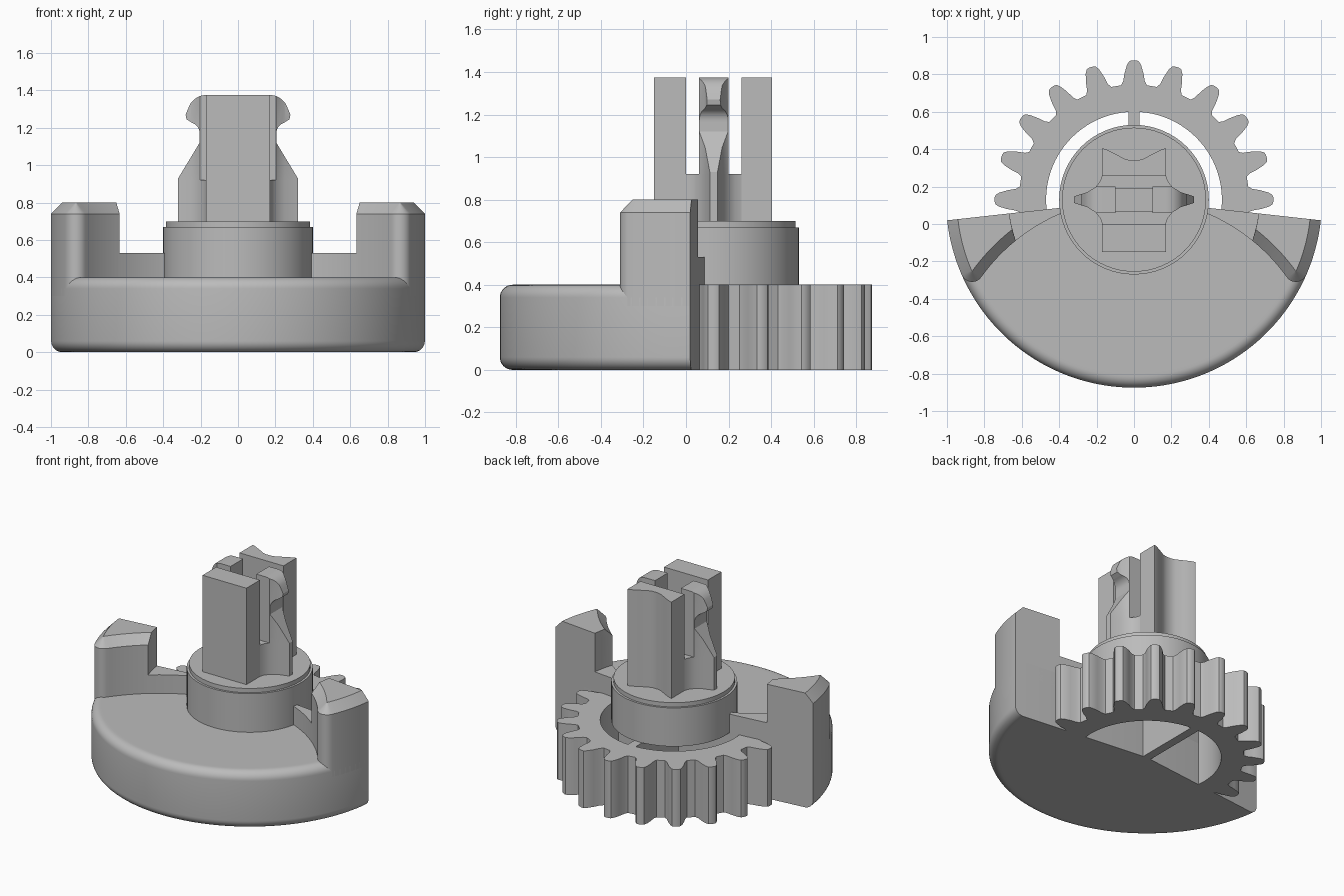
import bpy, bmesh
from math import sin, cos, pi, radians, atan2, sqrt

cube = bpy.data.objects.get("Cube")
if cube:
    bpy.data.objects.remove(cube, do_unlink=True)

grey = bpy.data.materials.new("plain grey")
grey.use_nodes = True
grey.diffuse_color = (0.5, 0.5, 0.5, 1)
grey.node_tree.nodes["Principled BSDF"].inputs["Base Color"].default_value = (0.5, 0.5, 0.5, 1)

AXIS = 0.13            # y of the turning axis
R = 1.005              # counterweight radius, also the pocket radius
POCKET = AXIS - 1      # y of the pocket centre
EDGE = radians(-6.3)   # slope of the counterweight's straight sides


def polar(cy, r, a, cx=0):
    return (cx + r * cos(a), cy + r * sin(a))


def arc(cy, r, a0, a1, n, cx=0):
    return [polar(cy, r, a0 + (a1 - a0) * i / n, cx) for i in range(n + 1)]


def loft(name, rings):
    """Closed rings joined into one capped solid."""
    bm = bmesh.new()
    loops = [[bm.verts.new(p) for p in ring] for ring in rings]
    n = len(loops[0])
    for a, b in zip(loops, loops[1:]):
        for i in range(n):
            j = (i + 1) % n
            bm.faces.new((a[i], a[j], b[j], b[i]))
    bm.faces.new(loops[0])
    bm.faces.new(loops[-1])
    bmesh.ops.remove_doubles(bm, verts=bm.verts, dist=1e-5)
    bmesh.ops.recalc_face_normals(bm, faces=bm.faces)
    mesh = bpy.data.meshes.new(name)
    bm.to_mesh(mesh)
    bm.free()
    mesh.materials.append(grey)
    ob = bpy.data.objects.new(name, mesh)
    bpy.context.collection.objects.link(ob)
    return ob


def prism(name, outline, z0, z1):
    return loft(name, [[(x, y, z) for x, y in outline] for z in (z0, z1)])


def box_outline(x0, x1, y0, y1):
    return [(x0, y0), (x1, y0), (x1, y1), (x0, y1)]


def activate(ob):
    bpy.ops.object.select_all(action='DESELECT')
    ob.select_set(True)
    bpy.context.view_layer.objects.active = ob


def boolean(ob, tool, mode):
    mod = ob.modifiers.new(mode, 'BOOLEAN')
    mod.operation, mod.object, mod.solver = mode, tool, 'EXACT'
    activate(ob)
    bpy.ops.object.modifier_apply(modifier=mod.name)
    bpy.data.objects.remove(tool, do_unlink=True)


def mirrored(points, s):
    return [(s * x, y) for x, y in points]


parts = []

# Counterweight: rounded profile swept around the axis
f = 0.06
profile = ([(0, 0), (R - 0.08, 0)] + arc(f, f, -pi / 2, 0, 8, R - f)
           + arc(0.4 - f, f, 0, pi / 2, 8, R - f) + [(R - 0.08, 0.4), (0, 0.4)])
steps = 72
angles = [pi - EDGE + (pi + 2 * EDGE) * i / steps for i in range(steps + 1)]
parts.append(loft("counterweight", [[(r * cos(a), AXIS + r * sin(a), z) for r, z in profile]
                                    for a in angles]))


# Posts and ledges left standing around the round pocket
def inner_corner(r, pocket_r):
    """Where a circle about the axis meets the pocket circle."""
    y = (pocket_r ** 2 - r ** 2 + AXIS ** 2 - POCKET ** 2) / (2 * (AXIS - POCKET))
    return sqrt(r * r - (y - AXIS) ** 2), y


def post_outline(inset, inner=0.67):
    fy = (AXIS + POCKET) / 2 + 2 * R * f
    fx = sqrt((R - f) ** 2 - (fy - AXIS) ** 2)
    out = atan2(fy - AXIS, fx)
    back = atan2(fy - POCKET, fx)
    cx, cy = inner_corner(inner, R + inset)
    return (arc(AXIS, R - inset, EDGE, out, 12)
            + arc(fy, f - inset, out, back - pi, 10, fx)
            + arc(POCKET, R + inset, back, atan2(cy - POCKET, cx), 12)
            + arc(AXIS, inner, atan2(cy - AXIS, cx), EDGE, 6))


def ledge_outline(near=0.3, far=0.68):
    (nx, ny), (x, y) = inner_corner(near, R), inner_corner(far, R)
    return ([polar(AXIS, near, EDGE)]
            + arc(AXIS, far, EDGE, atan2(y - AXIS, x), 4)
            + arc(POCKET, R, atan2(y - POCKET, x), atan2(ny - POCKET, nx), 10))


for side, s in (("left", 1), ("right", -1)):
    rings = [[(x, y, z) for x, y in mirrored(post_outline(i), s)]
             for z, i in ((0.3, 0), (0.74, 0), (0.8, 0.058))]
    parts.append(loft(side + "_post", rings))
    parts.append(prism(side + "_ledge", mirrored(ledge_outline(), s), 0.3, 0.53))

# Half gear with eleven teeth, and the spoke under the hub
tooth = [(0.615, -0.07), (0.635, -0.058), (0.68, -0.05), (0.72, -0.038), (0.74, -0.026), (0.745, -0.012)]
tooth += [(r, -w) for r, w in reversed(tooth)]
gear = [polar(AXIS, 0.615, EDGE)]
for k in range(11):
    for r, w in tooth:
        a = k * pi / 10 + w / r
        if EDGE < a < pi - EDGE:
            gear.append(polar(AXIS, r, a))
gear.append(polar(AXIS, 0.615, pi - EDGE))
gear += arc(AXIS, 0.47, pi - EDGE, EDGE, 48)
parts.append(prism("half_gear", gear, 0, 0.4))
parts.append(prism("gear_spoke", box_outline(-0.03, 0.03, AXIS - 0.02, 0.6), 0, 0.4))

# Hub with a stepped rim
parts.append(loft("hub", [[(x, y, z) for x, y in arc(AXIS, r, 0, 2 * pi * 63 / 64, 63)]
                          for r, z in ((0.4, 0.4), (0.4, 0.67), (0.385, 0.67), (0.385, 0.7))]))

# Shaft blocks, the back one with a vertical groove
TOP = 1.375
parts.append(prism("front_block", box_outline(-0.17, 0.17, -0.15, 0), 0.69, TOP))
groove = [(0.17, 0.26), (0.17, 0.405), (0.15, 0.4), (0.1, 0.375), (0.05, 0.348), (0.02, 0.34)]
parts.append(prism("back_block", groove + mirrored(groove[::-1], -1), 0.69, TOP))

# Pointed core between the blocks, hollow in the middle
flank = [(0.17, 0), (0.18, 0.03), (0.205, 0.062), (0.25, 0.09), (0.32, 0.112)]
flank += [(x, 2 * AXIS - y) for x, y in reversed(flank)]
core_plan = flank + mirrored(flank[::-1], -1)
core = prism("shaft_core", core_plan, 0.69, 0.92)
boolean(core, prism("core_hole", box_outline(-0.1, 0.1, 0.07, 0.19), 0.75, 1), 'DIFFERENCE')
parts.append(core)

# Snap prongs: side profile trimmed to the pointed plan
prong = ([(0.1, 0.9), (0.32, 0.9), (0.32, 0.93), (0.205, 1.12), (0.205, 1.16)]
         + arc(1.17, 0.06, pi, pi * 0.6, 6, 0.265)
         + [(0.275, 1.245), (0.28, 1.27), (0.27, 1.295)]
         + arc(1.275, 0.1, pi * 0.15, pi / 2, 8, 0.17) + [(0.1, TOP)])
for side, s in (("left", 1), ("right", -1)):
    ob = loft(side + "_prong", [[(s * x, y, z) for x, z in prong] for y in (0.06, 0.2)])
    boolean(ob, prism("prong_trim", core_plan, 0.6, 1.6), 'INTERSECT')
    parts.append(ob)

for ob in parts:
    activate(ob)
    bpy.ops.object.shade_smooth_by_angle(angle=radians(30))
